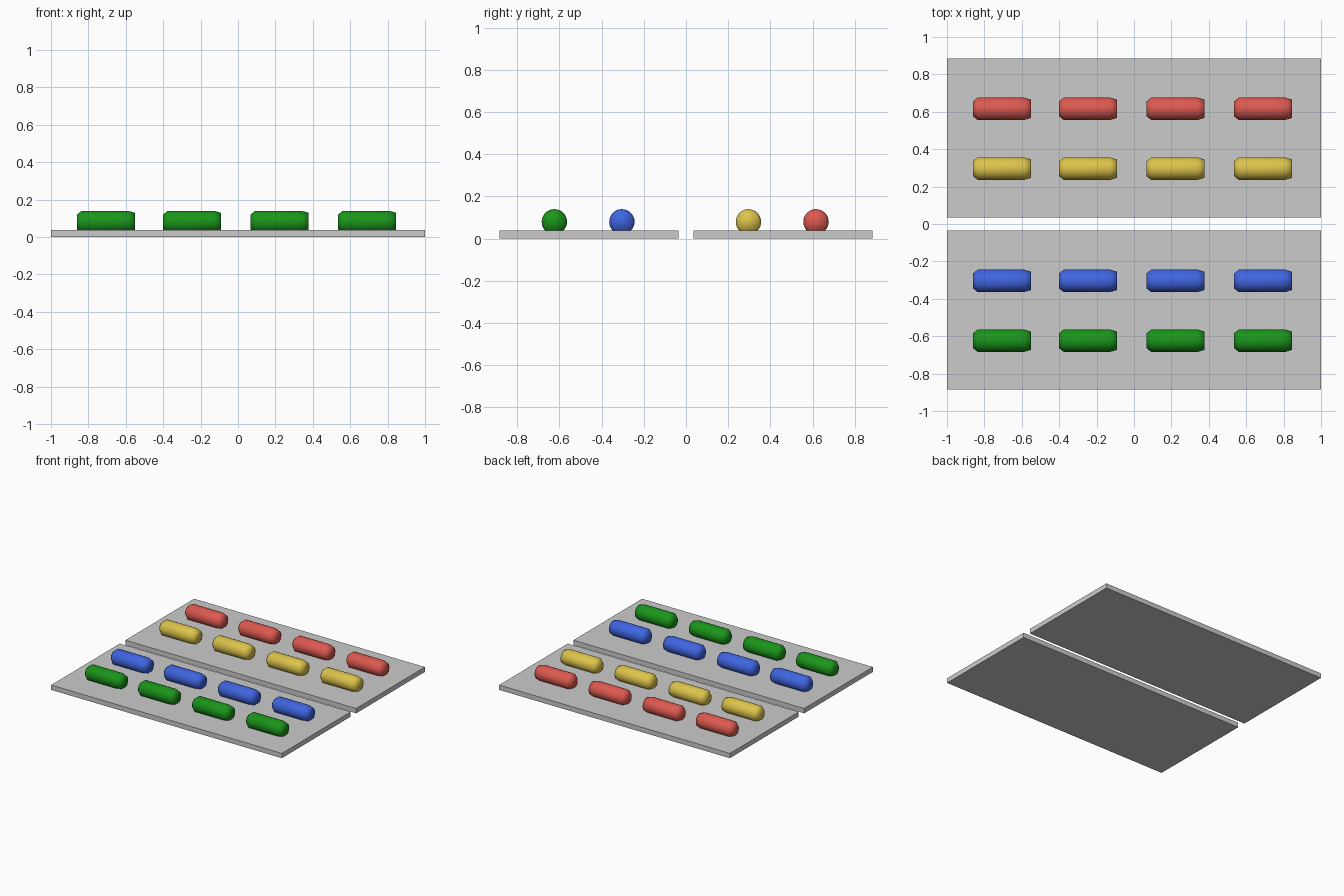
import bpy, bmesh
from math import pi, cos, sin
from mathutils import Matrix

if "Cube" in bpy.data.objects:
    bpy.data.objects.remove(bpy.data.objects["Cube"])

PLATE_TOP = 0.038
RADIUS = 0.06
# half outline of one pill along x: (position, radius)
PROFILE = [(-0.156, 0.039), (-0.130, RADIUS), (0.118, RADIUS), (0.156, 0.049)]
COLUMNS = [-0.706, -0.246, 0.222, 0.69]
ROWS = {
    "red": (0.616, (0.72, 0.10, 0.08, 1)),
    "yellow": (0.296, (0.72, 0.55, 0.07, 1)),
    "blue": (-0.304, (0.05, 0.13, 0.75, 1)),
    "green": (-0.624, (0.01, 0.30, 0.01, 1)),
}


def add_object(name, bm, location):
    mesh = bpy.data.meshes.new(name)
    bm.to_mesh(mesh)
    bm.free()
    obj = bpy.data.objects.new(name, mesh)
    obj.location = location
    bpy.context.collection.objects.link(obj)
    return obj


def plate(name, y):
    bm = bmesh.new()
    bmesh.ops.create_cube(bm, size=1, matrix=Matrix.Diagonal((2, 0.85, PLATE_TOP, 1)))
    add_object(name, bm, (0, y, PLATE_TOP / 2))


def pill_mesh(name, material, sides=32):
    bm = bmesh.new()
    angles = [2 * pi * i / sides for i in range(sides)]
    rings = [[bm.verts.new((x, r * cos(a), r * sin(a))) for a in angles]
             for x, r in PROFILE]
    for a, b in zip(rings, rings[1:]):
        for i in range(sides):
            j = (i + 1) % sides
            bm.faces.new((a[i], a[j], b[j], b[i]))
    bm.faces.new(rings[0])
    bm.faces.new(rings[-1])
    bmesh.ops.recalc_face_normals(bm, faces=bm.faces)
    for face in bm.faces:
        face.smooth = True
    mesh = bpy.data.meshes.new(name)
    bm.to_mesh(mesh)
    bm.free()
    mesh.materials.append(material)
    return mesh


# two base plates with a narrow gap
plate("back_plate", 0.46)
plate("front_plate", -0.46)

# four coloured rows of pills, partly sunk into the plates
for colour, (y, rgba) in ROWS.items():
    mat = bpy.data.materials.new(colour)
    mat.diffuse_color = rgba
    mat.use_nodes = True
    mat.node_tree.nodes["Principled BSDF"].inputs["Base Color"].default_value = mat.diffuse_color
    mesh = pill_mesh(colour + "_pill", mat)
    for n, x in enumerate(COLUMNS, 1):
        pill = bpy.data.objects.new(f"{colour}_pill_{n}", mesh)
        pill.location = (x, y, 0.08)
        bpy.context.collection.objects.link(pill)
